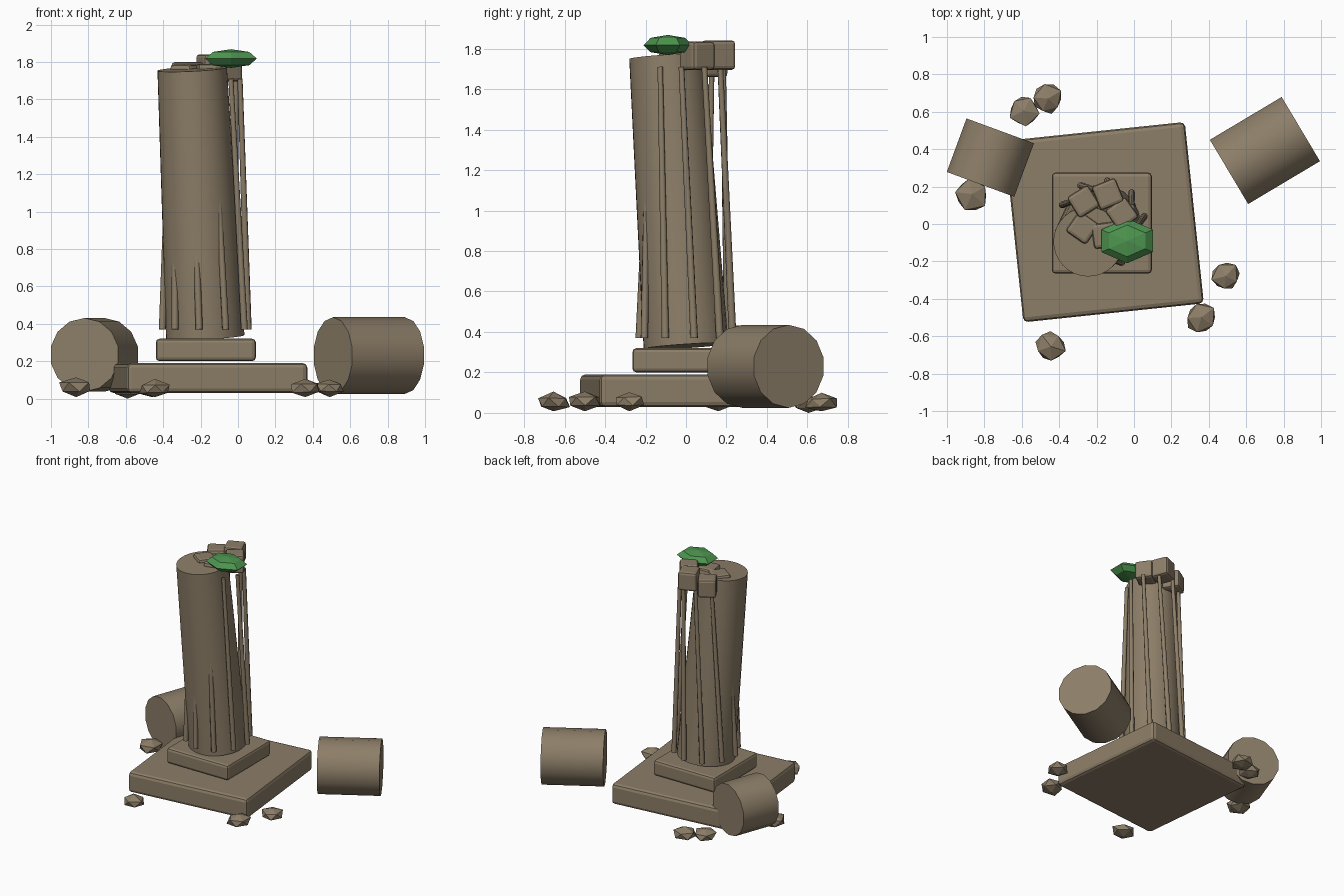
import bpy, bmesh, math, random
from mathutils import Vector, Matrix

if "Cube" in bpy.data.objects:
    bpy.data.objects.remove(bpy.data.objects["Cube"])

random.seed(4)


def material(name, rgb):
    m = bpy.data.materials.new(name)
    m.diffuse_color = (*rgb, 1)
    m.use_nodes = True
    m.node_tree.nodes["Principled BSDF"].inputs["Base Color"].default_value = m.diffuse_color
    return m


STONE = material("weathered_stone", (0.265, 0.208, 0.138))
GREEN = material("green_crystal", (0.075, 0.30, 0.078))


def make(name, bm, mat=STONE, smooth=None):
    bmesh.ops.recalc_face_normals(bm, faces=bm.faces)
    mesh = bpy.data.meshes.new(name)
    bm.to_mesh(mesh)
    bm.free()
    mesh.materials.append(mat)
    ob = bpy.data.objects.new(name, mesh)
    bpy.context.collection.objects.link(ob)
    if smooth:
        bpy.ops.object.select_all(action='DESELECT')
        ob.select_set(True)
        bpy.context.view_layer.objects.active = ob
        bpy.ops.object.shade_smooth_by_angle(angle=math.radians(smooth))
    return ob


def block(name, centre, size, turn=0, bevel=0.02):
    bm = bmesh.new()
    bmesh.ops.create_cube(bm, size=1)
    bmesh.ops.scale(bm, vec=size, verts=bm.verts)
    bmesh.ops.bevel(bm, geom=bm.edges[:], offset=bevel, segments=2,
                    profile=0.5, affect='EDGES')
    ob = make(name, bm)
    ob.location = centre
    ob.rotation_euler.z = math.radians(turn)
    return ob


def rod(name, start, end, r1, r2, sides, smooth=35, roll=0):
    """Capped cylinder or cone between two points."""
    start, end = Vector(start), Vector(end)
    axis = end - start
    bm = bmesh.new()
    bmesh.ops.create_cone(bm, cap_ends=True, segments=sides, radius1=r1,
                          radius2=r2, depth=axis.length)
    spin = axis.to_track_quat('Z', 'Y').to_matrix().to_4x4()
    bm.transform(Matrix.Translation((start + end) / 2) @ spin
                 @ Matrix.Rotation(roll, 4, 'Z'))
    return make(name, bm, smooth=smooth)


# Stepped base
block("base_slab", (-0.16, 0.01, 0.11), (0.97, 0.975, 0.16), 6, 0.025)
block("plinth", (-0.172, 0.005, 0.26), (0.535, 0.54, 0.12), 0, 0.02)

# Leaning column shaft
rod("column_shaft", (-0.175, 0, 0.33), (-0.245, -0.095, 1.762), 0.21, 0.186, 32)

# Twisted ring of thin ribs around the shaft
for i in range(10):
    a = math.radians(10 + 36 * i)
    b = a - math.radians(17)
    rod(f"rib_{i + 1}",
        (-0.175 + 0.233 * math.cos(a), 0.233 * math.sin(a), 0.37),
        (-0.175 + 0.187 * math.cos(b), 0.187 * math.sin(b), 1.71),
        0.019, 0.014, 8, 50)

# Broken blocks on top: x, y, z, size, turn
for i, (x, y, z, s, t) in enumerate([
        (-0.14, 0.16, 1.768, 0.145, 22), (-0.27, 0.12, 1.73, 0.14, 32),
        (-0.065, 0.055, 1.765, 0.14, 35), (-0.275, -0.02, 1.715, 0.14, -35),
        (-0.155, -0.06, 1.72, 0.14, 8)]):
    block(f"top_block_{i + 1}", (x, y, z), (s * 0.95, s * 0.95, s), t, 0.018)

# Six-sided faceted crystal
bm = bmesh.new()
bmesh.ops.create_uvsphere(bm, u_segments=6, v_segments=4, radius=1)
rim = max(bm.verts, key=lambda v: v.co.xy.length).co
bm.transform(Matrix.Rotation(math.pi / 2 - math.atan2(rim.y, rim.x), 4, 'Z'))
bmesh.ops.scale(bm, vec=(0.159, 0.12, 0.05), verts=bm.verts)
gem = make("crystal", bm, GREEN)
gem.location = (-0.037, -0.09, 1.818)

# Fallen column drums: centre, axis angle, length, radius
for name, c, ang, length, r in [
        ("fallen_drum_right", (0.70, 0.393, 0.23), 30.8, 0.447, 0.205),
        ("fallen_drum_left", (-0.768, 0.355, 0.234), 69.8, 0.305, 0.197)]:
    a = math.radians(ang)
    h = Vector((math.cos(a), math.sin(a), 0)) * length / 2
    c = Vector(c)
    rod(name, c - h, c + h, r, r, 14)

# Scattered faceted rubble: x, y, radius
for i, (x, y, r) in enumerate([
        (-0.59, 0.605, 0.088), (-0.46, 0.67, 0.085), (-0.865, 0.16, 0.095),
        (0.49, -0.28, 0.085), (0.36, -0.50, 0.09), (-0.445, -0.655, 0.09)]):
    bm = bmesh.new()
    bmesh.ops.create_icosphere(bm, subdivisions=1, radius=r)
    for v in bm.verts:
        v.co *= random.uniform(0.85, 1.12)
    bm.transform(Matrix.Rotation(random.uniform(0, 6.28), 4, 'Z'))
    bmesh.ops.scale(bm, vec=(1, 1, 0.55), verts=bm.verts)
    low = min(v.co.z for v in bm.verts)
    ob = make(f"rubble_{i + 1}", bm)
    ob.location = (x, y, (0 if i == 0 else 0.008) - low)
